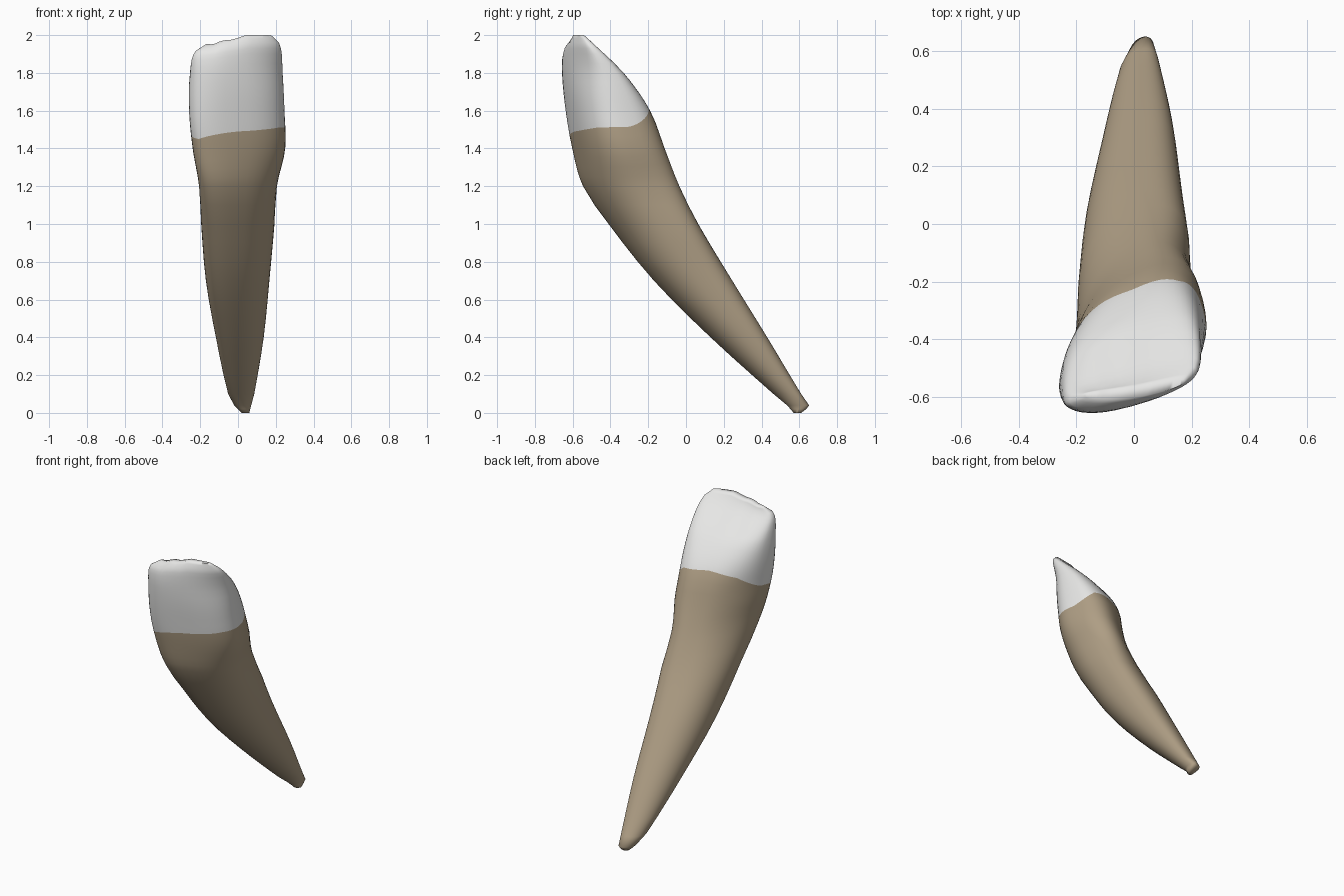
import bpy, bmesh, math

if "Cube" in bpy.data.objects:
    bpy.data.objects.remove(bpy.data.objects["Cube"])

# Horizontal sections: z, x min, x max, y min, y max
ROWS = [
    (0.00, 0.02, 0.06, 0.57, 0.61),
    (0.04, -0.02, 0.07, 0.535, 0.652),
    (0.10, -0.052, 0.086, 0.463, 0.61),
    (0.40, -0.117, 0.136, 0.13, 0.43),
    (0.70, -0.17, 0.166, -0.17, 0.245),
    (1.00, -0.195, 0.193, -0.41, 0.065),
    (1.20, -0.206, 0.206, -0.545, -0.035),
    (1.40, -0.24, 0.25, -0.602, -0.113),
    (1.60, -0.259, 0.246, -0.637, -0.19),
    (1.80, -0.255, 0.236, -0.656, -0.33),
    (1.95, -0.23, 0.222, -0.648, -0.485),
    (2.00, -0.17, 0.175, -0.612, -0.54),
]
# Height of the enamel line every 45 degrees, from right through back, left, front
NECK = [1.515, 1.60, 1.61, 1.565, 1.475, 1.45, 1.49, 1.51]
SIDES, NECK_S = 48, 1.5


def section(z):
    """Smoothly interpolated section bounds at height z."""
    i = max(j for j in range(len(ROWS) - 1) if ROWS[j][0] <= z or j == 0)
    p1, p2 = ROWS[i], ROWS[i + 1]
    p0, p3 = ROWS[max(i - 1, 0)], ROWS[min(i + 2, len(ROWS) - 1)]
    h = p2[0] - p1[0]
    f = min(max((z - p1[0]) / h, 0), 1)
    a, b = f * f * (3 - 2 * f), f * (1 - f)
    out = []
    for c in range(1, 5):
        m1 = (p2[c] - p0[c]) / (p2[0] - p0[0]) * h
        m2 = (p3[c] - p1[c]) / (p3[0] - p1[0]) * h
        out.append((1 - a) * p1[c] + a * p2[c] + b * (1 - f) * m1 - b * f * m2)
    return out


def outline(z):
    """Tapered, skewed, bowed superellipse fitted to the section bounds."""
    x0, x1, y0, y1 = section(z)
    crown = min(max(0, (z - 1.5) / 0.5), 1)
    skew = 0.3 + 0.15 * min(max(0, z - 0.8) / 0.5, 1) + 0.9 * crown ** 3
    bow = 0.65 * crown ** 2
    taper = 0.22 * min(max(0, (z - 1.0) / 0.3), 1) * (1 - crown)
    n = 2.1 + 0.3 * z
    pts = []
    for k in range(SIDES):
        t = 2 * math.pi * k / SIDES
        u = math.copysign(abs(math.cos(t)) ** (2 / n), math.cos(t))
        v = math.copysign(abs(math.sin(t)) ** (2 / n), math.sin(t))
        pts.append((u * (1 - taper * v), v + skew * u + bow * u * u))
    wide = max(p[0] for p in pts)
    lo, hi = min(p[1] for p in pts), max(p[1] for p in pts)
    return [((x0 + x1) / 2 + (x1 - x0) / 2 * u / wide,
             y0 + (y1 - y0) * (w - lo) / (hi - lo)) for u, w in pts]


def neck_shift(k):
    a = k * len(NECK) / SIDES
    i = int(a)
    return NECK[i] * (1 - a + i) + NECK[(i + 1) % len(NECK)] * (a - i) - NECK_S


def edge_drop(x):
    """Worn left corner and shallow notches of the biting edge."""
    d = 0.05 * min(max((0.04 - x) / 0.22, 0), 1) ** 0.9
    for c in (-0.02, -0.13):
        d += 0.008 * math.exp(-((x - c) / 0.025) ** 2)
    return d


def material(name, rgb):
    m = bpy.data.materials.new(name)
    m.diffuse_color = (*rgb, 1)
    m.use_nodes = True
    m.node_tree.nodes["Principled BSDF"].inputs["Base Color"].default_value = m.diffuse_color
    return m


# Tooth: lofted rings, with one ring bent along the enamel line
levels = [0, 0.02, 0.04] + [0.1 * i for i in range(1, 12)]
levels += [1.2 + 0.05 * i for i in range(15)] + [1.93, 1.96, 1.985, 2]
bm = bmesh.new()
rings = []
for s in levels:
    ring = []
    fall = max(0, 1 - abs(s - NECK_S) / 0.3)
    for k in range(SIDES):
        z = s + neck_shift(k) * fall
        x, y = outline(z)[k]
        z -= edge_drop(x) * max(0, (s - 1.75) / 0.25)
        ring.append(bm.verts.new((x, y, z)))
    rings.append(ring)
for s, a, b in zip(levels, rings, rings[1:]):
    for k in range(SIDES):
        j = (k + 1) % SIDES
        f = bm.faces.new((a[k], a[j], b[j], b[k]))
        f.material_index = 1 if s > NECK_S - 0.01 else 0
bm.faces.new(rings[0][::-1])
# Biting edge: strips across from front to back
top = rings[-1]
for k in range(SIDES // 2):
    q = [top[k], top[k + 1], top[SIDES - k - 1], top[(SIDES - k) % SIDES]]
    q = list(dict.fromkeys(q))
    if len(q) > 2:
        bm.faces.new(q).material_index = 1
bmesh.ops.recalc_face_normals(bm, faces=bm.faces)
mesh = bpy.data.meshes.new("tooth")
bm.to_mesh(mesh)
bm.free()
mesh.materials.append(material("root tan", (0.43, 0.345, 0.235)))
mesh.materials.append(material("enamel white", (0.80, 0.80, 0.79)))
tooth = bpy.data.objects.new("tooth", mesh)
bpy.context.collection.objects.link(tooth)
bpy.context.view_layer.objects.active = tooth
tooth.select_set(True)
bpy.ops.object.shade_smooth_by_angle(angle=math.radians(80))
